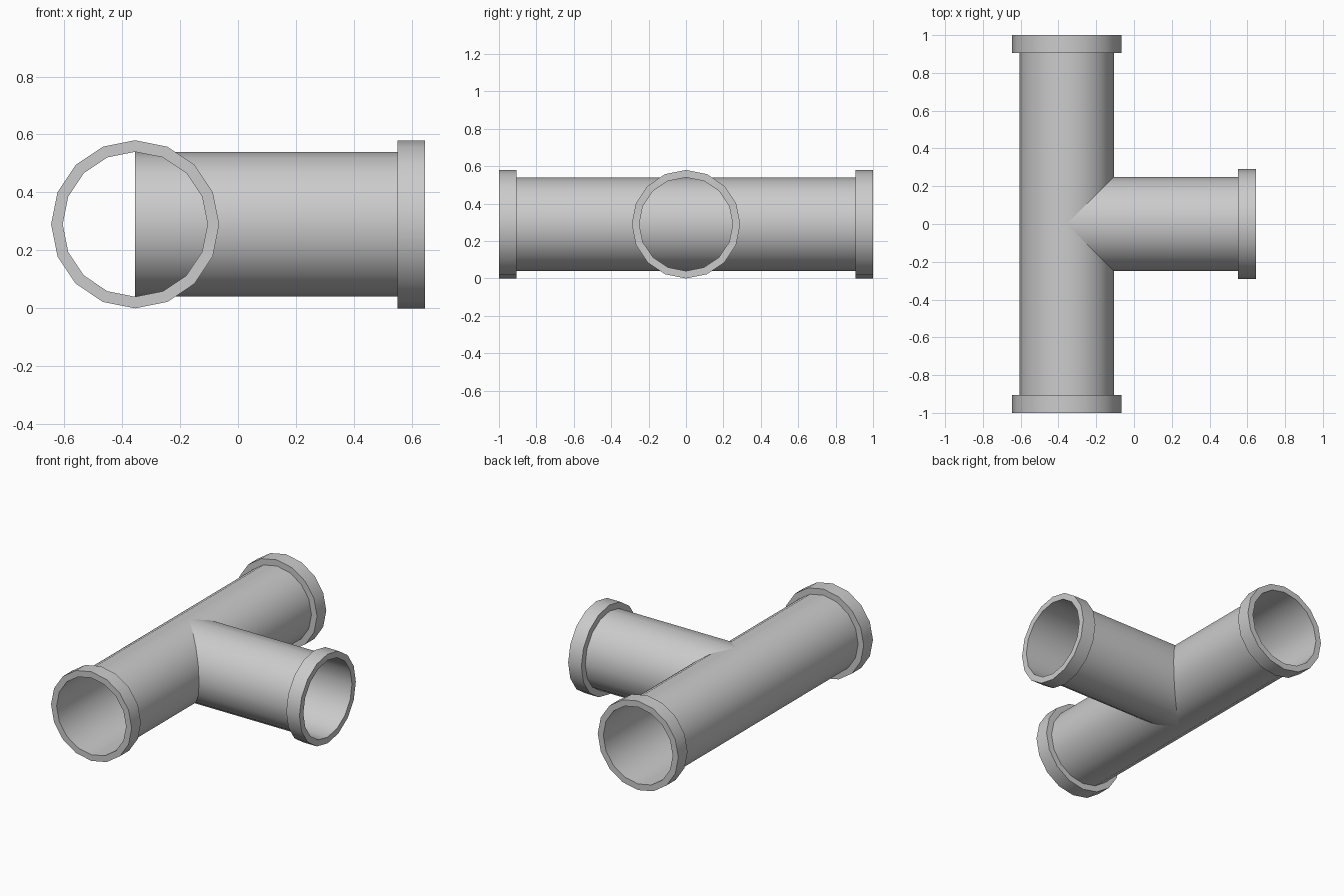
import bpy, bmesh, math
from mathutils import Matrix, Vector

cube = bpy.data.objects.get("Cube")
if cube:
    bpy.data.objects.remove(cube, do_unlink=True)

SIDES, BORE, RIM, COLLAR = 16, 0.25, 0.29, 0.095
AXIS_X, AXIS_Z = -0.355, 0.29

grey = bpy.data.materials.new("pipe grey")
grey.use_nodes = True
grey.diffuse_color = (0.6, 0.6, 0.6, 1)
grey.node_tree.nodes["Principled BSDF"].inputs["Base Color"].default_value = grey.diffuse_color


def lathe(name, profile, direction, closed):
    """Turn (radius, distance) points about an axis through the junction."""
    bm = bmesh.new()
    rings = []
    for radius, dist in profile:
        rings.append([bm.verts.new((radius * math.cos(math.tau * i / SIDES),
                                    radius * math.sin(math.tau * i / SIDES), dist))
                      for i in range(SIDES)])
    pairs = list(zip(rings, rings[1:]))
    if closed:
        pairs.append((rings[-1], rings[0]))
    for a, b in pairs:
        for i in range(SIDES):
            j = (i + 1) % SIDES
            bm.faces.new((a[i], a[j], b[j], b[i]))
    turn = Vector((0, 0, 1)).rotation_difference(Vector(direction)).to_matrix().to_4x4()
    bm.transform(Matrix.Translation((AXIS_X, 0, AXIS_Z)) @ turn)
    mesh = bpy.data.meshes.new(name)
    bm.to_mesh(mesh)
    bm.free()
    mesh.materials.append(grey)
    obj = bpy.data.objects.new(name, mesh)
    bpy.context.collection.objects.link(obj)
    bpy.ops.object.select_all(action="DESELECT")
    obj.select_set(True)
    bpy.context.view_layer.objects.active = obj
    bpy.ops.object.shade_smooth_by_angle(angle=math.radians(30))
    return obj


def collar(name, end, direction):
    """Square-edged ring whose outer face lies at the given distance."""
    back = end - COLLAR
    lathe(name, [(RIM, back), (RIM, end), (BORE, end), (BORE, back)], direction, True)


# Open thin-walled tubes, the branch starting on the main axis
lathe("main_pipe", [(BORE, COLLAR - 1), (BORE, 1 - COLLAR)], (0, 1, 0), False)
lathe("branch_pipe", [(BORE, 0), (BORE, 1 - COLLAR)], (1, 0, 0), False)

# Collars at the three open ends
collar("front_collar", 1, (0, -1, 0))
collar("back_collar", 1, (0, 1, 0))
collar("branch_collar", 1, (1, 0, 0))
